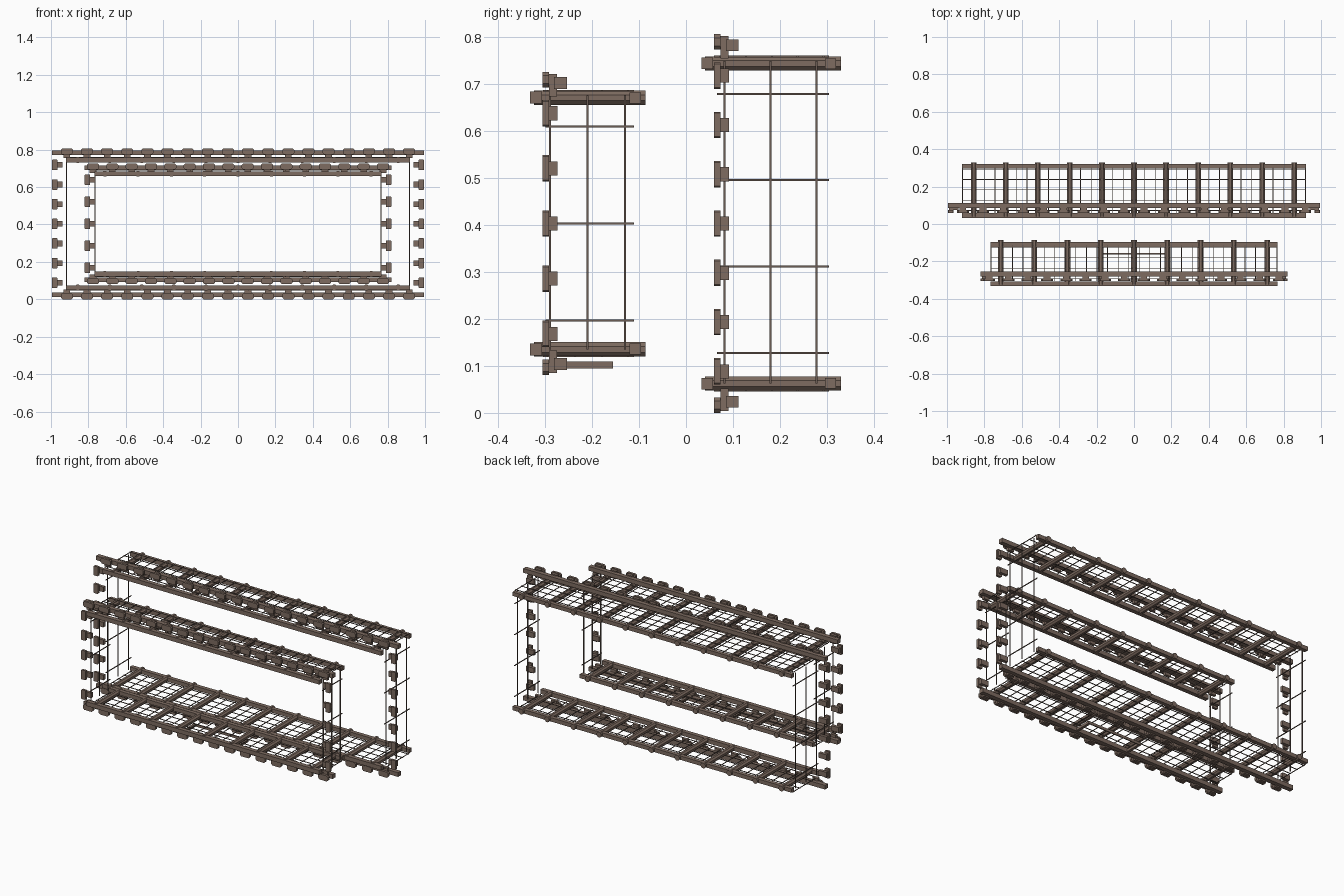
import bpy, bmesh, math
from mathutils import Matrix, Vector

if "Cube" in bpy.data.objects:
    bpy.data.objects.remove(bpy.data.objects["Cube"])

ZC = 0.4035  # both frames are mirrored about this height


def material(name, col):
    m = bpy.data.materials.new(name)
    m.diffuse_color = (*col, 1)
    m.use_nodes = True
    m.node_tree.nodes["Principled BSDF"].inputs["Base Color"].default_value = m.diffuse_color
    return m


WOOD = material("wood", (0.21, 0.15, 0.12))
WIRE = material("wire", (0.15, 0.11, 0.09))


def box(bm, x0, x1, y0, y1, z0, z1, bevel=0.0):
    m = (Matrix.Translation(((x0 + x1) / 2, (y0 + y1) / 2, (z0 + z1) / 2))
         @ Matrix.Diagonal((abs(x1 - x0), abs(y1 - y0), abs(z1 - z0), 1)))
    vs = bmesh.ops.create_cube(bm, size=1, matrix=m)["verts"]
    if bevel:
        # chamfer only the edges running along y
        es = [e for e in {e for v in vs for e in v.link_edges}
              if abs((e.verts[0].co - e.verts[1].co).normalized().y) > 0.9]
        bmesh.ops.bevel(bm, geom=es, offset=bevel, segments=1, affect='EDGES')


def rod(bm, a, b, r, n=8):
    a, b = Vector(a), Vector(b)
    d = b - a
    m = Matrix.Translation((a + b) / 2) @ d.to_track_quat('Z', 'Y').to_matrix().to_4x4()
    bmesh.ops.create_cone(bm, cap_ends=True, segments=n, radius1=r, radius2=r,
                          depth=d.length, matrix=m @ Matrix.Rotation(math.pi / n, 4, 'Z'))


def finish(name, bm, mat):
    bmesh.ops.recalc_face_normals(bm, faces=bm.faces)
    me = bpy.data.meshes.new(name)
    bm.to_mesh(me)
    bm.free()
    me.materials.append(mat)
    ob = bpy.data.objects.new(name, me)
    bpy.context.collection.objects.link(ob)


def spread(a, b, n):
    return [a + (b - a) * i / (n - 1) for i in range(n)]


def build(tag, W, half, y0, y1, ypl, zlog, ztop, logs, logx, plates, platex,
          blocks, blockz, side_y, side_z, mesh_n, mesh_x):
    # W: trim half width, half: ladder half length, ypl: front face of trim plates
    for s, where in ((1, "top"), (-1, "bottom")):
        Z = lambda d: ZC + s * d
        # ladder: two long rails and round cross logs
        bm = bmesh.new()
        box(bm, -half, half, y0, y0 + 0.025, Z(zlog - 0.012), Z(zlog + 0.013))
        box(bm, -half, half, y1 - 0.034, y1 - 0.01, Z(zlog - 0.012), Z(zlog + 0.011))
        for x in spread(-logx, logx, logs):
            rod(bm, (x, y0 + 0.008, Z(zlog)), (x, y1, Z(zlog)), 0.0165)
        finish(f"{tag}_{where}_ladder", bm, WOOD)

        # wire mesh lying on the outer side of the logs
        bm = bmesh.new()
        zw = Z(zlog + 0.015)
        ya, yb = y0 + 0.027, y1 - 0.025
        for y in spread(ya + 0.012, yb - 0.012, mesh_n):
            rod(bm, (-half, y, zw), (half, y, zw), 0.0025, 4)
        for x in spread(-half + 0.005, half - 0.005, mesh_x):
            rod(bm, (x, ya, zw), (x, yb, zw), 0.0025, 4)
        finish(f"{tag}_{where}_mesh", bm, WIRE)

        # trim: long bar with T shaped tabs in front of it
        bm = bmesh.new()
        box(bm, -W, W, ypl + 0.025, ypl + 0.052, Z(ztop - 0.036), Z(ztop - 0.011))
        for x in spread(-platex, platex, plates):
            box(bm, x - 0.032, x + 0.032, ypl, ypl + 0.014, Z(ztop - 0.033), Z(ztop), 0.008)
            box(bm, x - 0.018, x + 0.018, ypl + 0.014, ypl + 0.031, Z(ztop - 0.052), Z(ztop - 0.004))
        finish(f"{tag}_{where}_trim", bm, WOOD)

    for s, where in ((1, "right"), (-1, "left")):
        # column of separate tabs
        bm = bmesh.new()
        for z in spread(ZC - blockz, ZC + blockz, blocks):
            box(bm, s * (W - 0.03), s * W, ypl, ypl + 0.014, z - 0.028, z + 0.028, 0.003)
            box(bm, s * (W - 0.056), s * (W - 0.006), ypl + 0.014, ypl + 0.032,
                z - 0.015, z + 0.015)
        finish(f"{tag}_{where}_tabs", bm, WOOD)

        # open wire mesh on the end
        bm = bmesh.new()
        x = s * (half - 0.003)
        for y in side_y:
            rod(bm, (x, y, ZC - zlog), (x, y, ZC + zlog + 0.005), 0.003, 4)
        for z in side_z:
            rod(bm, (x, y0 + 0.033, z), (x, y1 - 0.025, z), 0.003, 4)
        finish(f"{tag}_{where}_end_wires", bm, WIRE)


# tall rear frame
build("rear", 0.995, 0.92, 0.033, 0.33, 0.06, 0.341, 0.4035, 11, 0.857, 18, 0.915,
      7, 0.315, (0.082, 0.18, 0.278), (0.128, 0.312, 0.496, 0.68), 5, 33)
# short front frame
build("front", 0.82, 0.768, -0.332, -0.086, -0.306, 0.268, 0.323, 9, 0.712, 16, 0.775,
      5, 0.235, (-0.29, -0.21, -0.13), (0.197, 0.404, 0.61), 4, 28)

# small bracket under the front frame
bm = bmesh.new()
for s in (-1, 1):
    box(bm, s * 0.165, s * 0.18, -0.285, -0.156, 0.095, 0.11)
box(bm, -0.18, 0.18, -0.162, -0.156, 0.095, 0.11)
finish("front_bottom_bracket", bm, WOOD)
